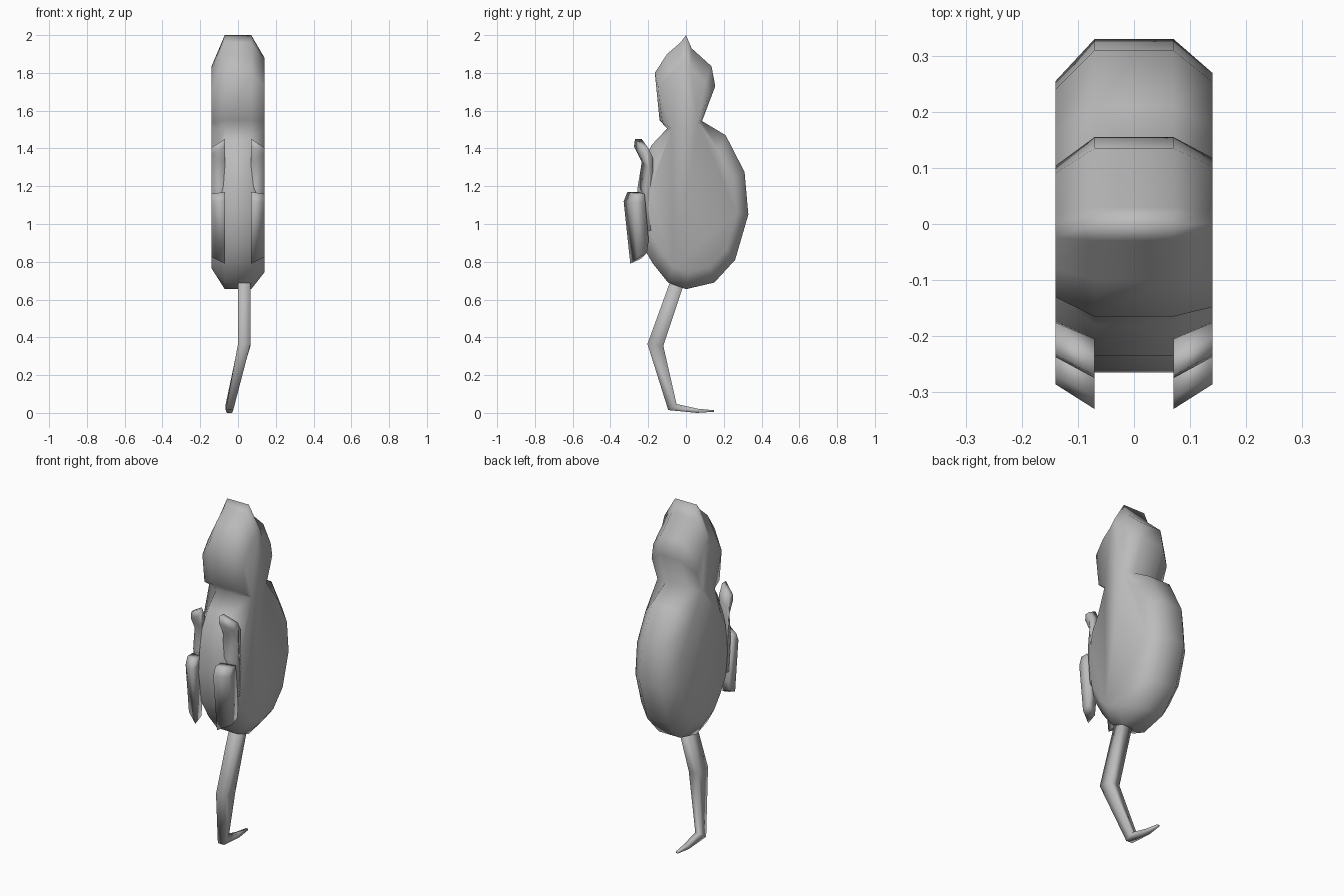
import bpy, bmesh
from mathutils import Vector

cube = bpy.data.objects.get("Cube")
if cube:
    bpy.data.objects.remove(cube, do_unlink=True)

grey = bpy.data.materials.new("plain_grey")
grey.use_nodes = True
colour = (0.5, 0.5, 0.5, 1)
grey.diffuse_color = colour
grey.node_tree.nodes["Principled BSDF"].inputs["Base Color"].default_value = colour

INNER, OUTER = 0.07, 0.14
BODY_CENTRE = (0.04, 1.08)
NECK_CENTRE = (0.0, 1.5)


def loft(name, rings):
    """Skin equal-length rings and cap both ends, shaded smooth."""
    bm = bmesh.new()
    loops = [[bm.verts.new(p) for p in ring] for ring in rings]
    for a, b in zip(loops, loops[1:]):
        for i in range(len(a)):
            j = (i + 1) % len(a)
            bm.faces.new((a[i], a[j], b[j], b[i]))
    bm.faces.new(loops[0])
    bm.faces.new(loops[-1])
    bmesh.ops.recalc_face_normals(bm, faces=bm.faces)
    for f in bm.faces:
        f.smooth = True
    mesh = bpy.data.meshes.new(name)
    bm.to_mesh(mesh)
    bm.free()
    mesh.materials.append(grey)
    obj = bpy.data.objects.new(name, mesh)
    bpy.context.collection.objects.link(obj)
    return obj


def shrink(points, centre, s):
    c = Vector(centre)
    return [c + (Vector(p) - c) * s for p in points]


def ring(x, points):
    return [(x, y, z) for y, z in points]


# Side outlines (y, z) of the head and the body
head = [(-0.1, 1.505), (-0.14, 1.55), (-0.165, 1.8), (-0.1, 1.9), (-0.03, 1.96),
        (0, 2), (0.03, 1.93), (0.135, 1.835), (0.155, 1.73), (0.085, 1.545)]
body = [(0.21, 1.47), (0.31, 1.275), (0.33, 1.05), (0.26, 0.81), (0.15, 0.69),
        (0, 0.655), (-0.095, 0.69), (-0.175, 0.79), (-0.24, 0.9), (-0.265, 1.08),
        (-0.255, 1.2), (-0.235, 1.32), (-0.18, 1.42)]


def flank(head_scale, body_scale):
    pts = shrink(head, NECK_CENTRE, head_scale) + shrink(body, BODY_CENTRE, body_scale)
    # The face stays fuller than the nape
    return [(y * 1.18 if y < 0 and z > 1.51 else y, z) for y, z in pts]


loft("body_and_head", [ring(-OUTER, flank(0.67, 0.74)), ring(-INNER, head + body),
                       ring(INNER, head + body), ring(OUTER, flank(0.76, 0.79))])

# Paired limbs, tapering outwards
limbs = {
    "arm": [(-0.27, 1.45), (-0.235, 1.45), (-0.205, 1.39), (-0.2, 0.95),
            (-0.23, 0.95), (-0.25, 1.2), (-0.235, 1.33), (-0.275, 1.41)],
    "leg": [(-0.31, 1.17), (-0.255, 1.17), (-0.25, 1.12), (-0.23, 0.89),
            (-0.24, 0.815), (-0.295, 0.79), (-0.33, 1.12)],
}
for part, outline in limbs.items():
    for side, sign in (("left", 1), ("right", -1)):
        loft(f"{side}_{part}", [ring(sign * INNER, outline),
                                ring(sign * OUTER, shrink(outline, BODY_CENTRE, 0.88))])

# Tail: square rings, each with a centre, half width and half-depth vector (y, z)
tail = [((0.033, -0.03, 0.74), 0.033, (0.045, 0.02)),
        ((0.033, -0.162, 0.36), 0.033, (0.042, -0.005)),
        ((-0.045, -0.072, 0.042), 0.02, (0.022, 0.016)),
        ((-0.045, 0.06, 0.022), 0.014, (0.003, 0.011)),
        ((-0.045, 0.148, 0.021), 0.007, (0, 0.004))]
tail_rings = []
for (x, y, z), w, (dy, dz) in tail:
    tail_rings.append([(x + a * w, y + b * dy, z + b * dz)
                       for a, b in ((-1, -1), (1, -1), (1, 1), (-1, 1))])
# The tail rests on the ground at its lowest bend
lowest = min(p[2] for r in tail_rings for p in r)
loft("tail", [[(x, y, z - lowest * (z < 0.1)) for x, y, z in r] for r in tail_rings])
